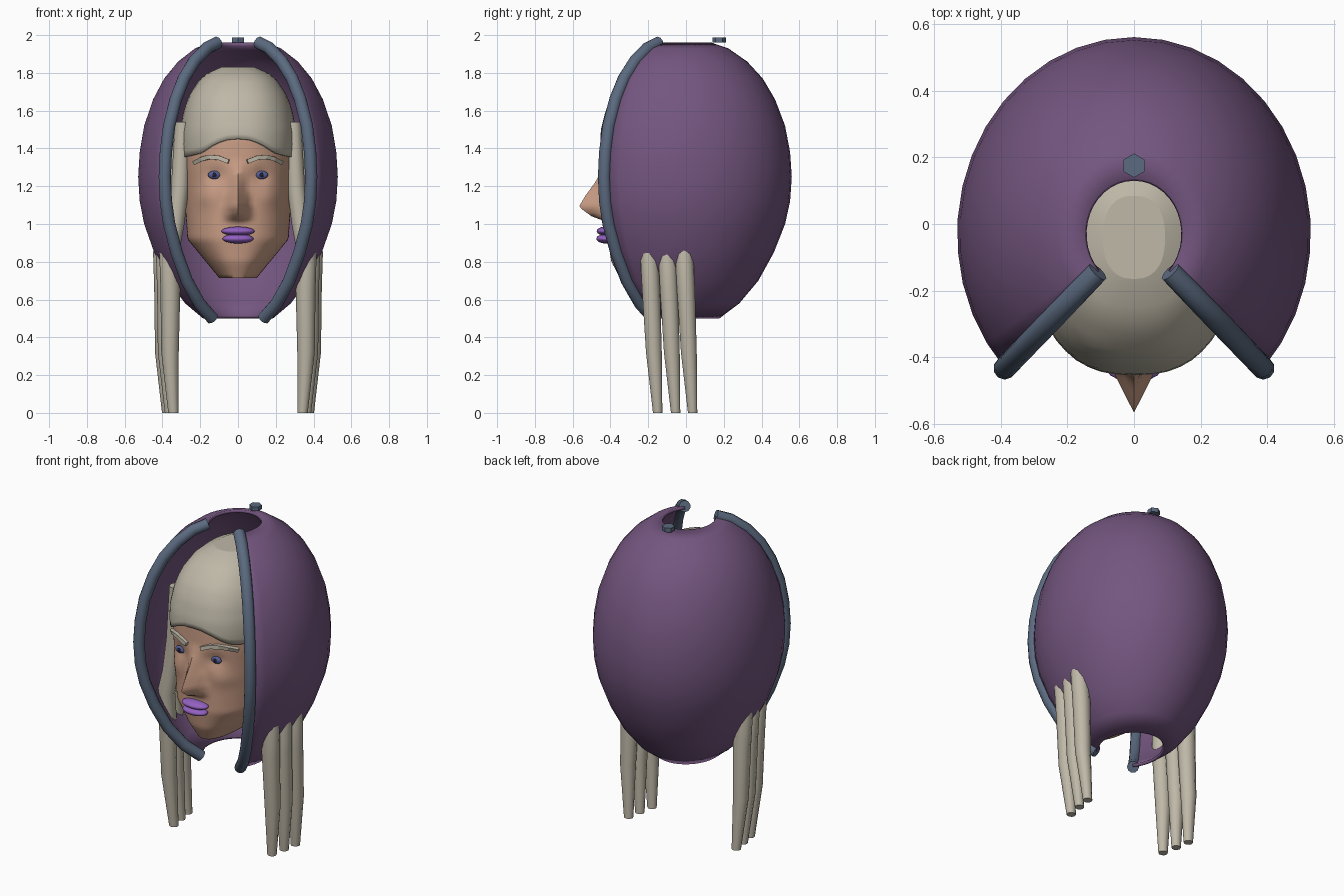
import bpy, bmesh, math
from mathutils import Vector

cube = bpy.data.objects.get("Cube")
if cube:
    bpy.data.objects.remove(cube, do_unlink=True)


def material(name, r, g, b):
    m = bpy.data.materials.new(name)
    m.use_nodes = True
    m.diffuse_color = (r, g, b, 1)
    m.node_tree.nodes["Principled BSDF"].inputs["Base Color"].default_value = (r, g, b, 1)
    return m


PURPLE = material("hood_purple", .175, .093, .215)
SLATE = material("trim_slate", .105, .145, .215)
HAIR = material("pale_hair", .52, .48, .39)
SKIN = material("warm_skin", .60, .345, .24)
LIPS = material("violet_lips", .29, .12, .53)
IRIS = material("blue_iris", .09, .11, .30)
DARK = material("dark_pupil", .015, .013, .03)


def interp(points, v):
    """Piecewise linear lookup in ascending (key, value) pairs."""
    if v <= points[0][0]:
        return points[0][1]
    for (a, p), (b, q) in zip(points, points[1:]):
        if v <= b:
            return p + (q - p) * (v - a) / (b - a)
    return points[-1][1]


def loft(name, rows, mat, closed=True, caps=True, smooth=40):
    """Skin rows of points that run anticlockwise, bottom row first."""
    bm = bmesh.new()
    rings = [[bm.verts.new(p) for p in row] for row in rows]
    n = len(rings[0])
    for low, high in zip(rings, rings[1:]):
        for j in range(n if closed else n - 1):
            k = (j + 1) % n
            bm.faces.new((low[j], low[k], high[k], high[j]))
    if caps and closed:
        bm.faces.new(rings[0][::-1])
        bm.faces.new(rings[-1])
    if caps:
        bmesh.ops.recalc_face_normals(bm, faces=bm.faces)
    me = bpy.data.meshes.new(name)
    bm.to_mesh(me)
    bm.free()
    me.materials.append(mat)
    ob = bpy.data.objects.new(name, me)
    bpy.context.collection.objects.link(ob)
    return finish(ob, smooth)


def finish(ob, angle):
    bpy.ops.object.select_all(action='DESELECT')
    ob.select_set(True)
    bpy.context.view_layer.objects.active = ob
    if angle:
        bpy.ops.object.shade_smooth_by_angle(angle=math.radians(angle))
    return ob


def thicken(ob, depth):
    mod = ob.modifiers.new("thickness", 'SOLIDIFY')
    mod.thickness = depth
    mod.offset = -1


def tube(name, path, radius, sides, mat, smooth=50):
    path = [Vector(p) for p in path]
    rows = []
    for i, p in enumerate(path):
        t = (path[min(i + 1, len(path) - 1)] - path[max(i - 1, 0)]).normalized()
        u = t.cross(Vector((0, 1, 0))).normalized()
        v = t.cross(u)
        angles = [math.tau * (j + .5) / sides for j in range(sides)]
        rows.append([p + radius * (u * math.cos(a) + v * math.sin(a)) for a in angles])
    return loft(name, rows, mat, smooth=smooth)


def ball(name, loc, scale, mat):
    bpy.ops.mesh.primitive_uv_sphere_add(segments=20, ring_count=12, location=loc)
    ob = bpy.context.object
    ob.name = name
    ob.scale = scale
    ob.data.materials.append(mat)
    return finish(ob, 60)


def power(v, p):
    return math.copysign(abs(v) ** p, v)


# Hood: open shell with a gap at the front and holes above and below
HOOD = [(.50, .35), (.58, .53), (.70, .70), (.85, .84), (1.0, .94), (1.12, .985), (1.25, 1),
        (1.38, .985), (1.52, .94), (1.66, .85), (1.77, .74), (1.86, .60), (1.93, .43), (1.96, .28)]
GAP = math.radians(47)


def hood_point(a, z, s):
    return (.53 * s * math.sin(a), -.03 - .59 * s * math.cos(a), z)


SEG = 28
sweep = [GAP + (math.tau - 2 * GAP) * j / SEG for j in range(SEG + 1)]
hood = loft("hood_shell", [[hood_point(a, z, s) for a in sweep] for z, s in HOOD],
            PURPLE, closed=False, caps=False, smooth=60)
thicken(hood, .018)

# Rolled trim along both edges of the gap
for side, word in ((1, "left"), (-1, "right")):
    tube(word + "_hood_trim", [hood_point(side * GAP, z, s) for z, s in HOOD],
         .034, 10, SLATE)

# Six-sided stud on the crown
bpy.ops.mesh.primitive_cylinder_add(vertices=6, radius=.036, depth=.026,
                                    location=(0, .175, 1.974))
stud = bpy.context.object
stud.name = "crown_stud"
stud.data.materials.append(SLATE)

# Head: squarish rounded loft with sockets and a pointed nose
WIDTH = [(.715, .10), (.92, .268), (1.1, .28), (1.3, .29), (1.45, .29), (1.66, .25), (1.8, .12)]
DEPTH = [(.715, .31), (.8, .355), (.92, .375), (1.1, .38), (1.3, .39), (1.45, .39),
         (1.66, .33), (1.8, .12)]
NOSE = [(1.01, 0), (1.04, .08), (1.09, .148), (1.15, .11), (1.22, .055), (1.28, .022), (1.34, 0)]
NOSE_W = [(1.01, .085), (1.1, .075), (1.2, .05), (1.34, .05)]
ROUND = 2.4


def front_y(x, z):
    k = max(0, 1 - (abs(x) / interp(WIDTH, z)) ** ROUND)
    return -.04 - interp(DEPTH, z) * k ** (1 / ROUND)


def head_point(a, z):
    x = interp(WIDTH, z) * power(math.sin(a), 2 / ROUND)
    y = -.04 - interp(DEPTH, z) * power(math.cos(a), 2 / ROUND)
    if math.cos(a) > 0:
        y -= interp(NOSE, z) * max(0, 1 - abs(x) / interp(NOSE_W, z))
        y += .02 * math.exp(-((abs(x) - .12) / .05) ** 2 - ((z - 1.255) / .045) ** 2)
        y -= .012 * math.exp(-((abs(x) - .17) / .06) ** 2 - ((z - 1.14) / .05) ** 2)
    return (x, y, z)


around = [math.tau * j / 96 for j in range(96)]
levels = [.715 + 1.085 * i / 60 for i in range(61)]
loft("head", [[head_point(a, z) for a in around] for z in levels], SKIN, smooth=60)

# Hair cap with an arched fringe
CAP = [(1.3, .97), (1.42, 1), (1.5, .99), (1.6, .93), (1.68, .84), (1.76, .67), (1.8, .52), (1.83, .3)]
FRINGE = [(0, 1.45), (.07, 1.445), (.13, 1.42), (.2, 1.375), (.26, 1.36), (.31, 1.35)]


def cap_point(a, t):
    sx, cy = power(math.sin(a), 2 / ROUND), power(math.cos(a), 2 / ROUND)
    edge = interp(FRINGE, abs(.31 * sx)) if cy > 0 else 1.35
    z = edge + (1.83 - edge) * t
    s = interp(CAP, z)
    return (.31 * s * sx, -.04 - .415 * s * cy, z)


cap = loft("hair_cap", [[cap_point(a, i / 14) for a in around[::2]] for i in range(15)],
           HAIR, caps=False, smooth=35)
bm = bmesh.new()
bm.from_mesh(cap.data)
bm.verts.ensure_lookup_table()
bm.faces.new(bm.verts[-48:])
bm.to_mesh(cap.data)
bm.free()
thicken(cap, .018)

# Long hair strands: x, radius, and backward drift at each height
STRAND = [(0, .36, .026, .045), (.32, .378, .044, .025), (.65, .376, .05, .01),
          (.85, .382, .05, 0), (1.0, .35, .046, 0), (1.2, .325, .045, 0), (1.54, .31, .04, 0)]
circle = [math.tau * j / 10 for j in range(10)]

for side, word in ((1, "left"), (-1, "right")):
    for n, (y, spread) in enumerate(((-.195, -.018), (-.10, 0), (-.01, .015))):
        rows = [[(side * (x + spread + r * 1.05 * math.cos(a)), y + drift + r * math.sin(a), z)
                 for a in circle] for z, x, r, drift in STRAND]
        loft(f"{word}_hair_strand_{n + 1}", rows, HAIR, smooth=50)

    # Eyebrow, eye and pupil
    brow = [(x, front_y(x, z) - .012, z) for x, z in
            ((.05, 1.33), (.10, 1.35), (.15, 1.355), (.19, 1.345), (.23, 1.325))]
    tube(word + "_eyebrow", [(side * x, y, z) for x, y, z in brow], .016, 4, HAIR, smooth=0)
    ey = front_y(.125, 1.26) + .012
    ball(word + "_eye", (side * .125, ey, 1.26), (.034, .016, .022), IRIS)
    ball(word + "_pupil", (side * .125, ey - .013, 1.26), (.012, .006, .012), DARK)

# Lips
ball("upper_lip", (0, -.425, .962), (.088, .048, .024), LIPS)
ball("lower_lip", (0, -.425, .922), (.082, .05, .025), LIPS)
